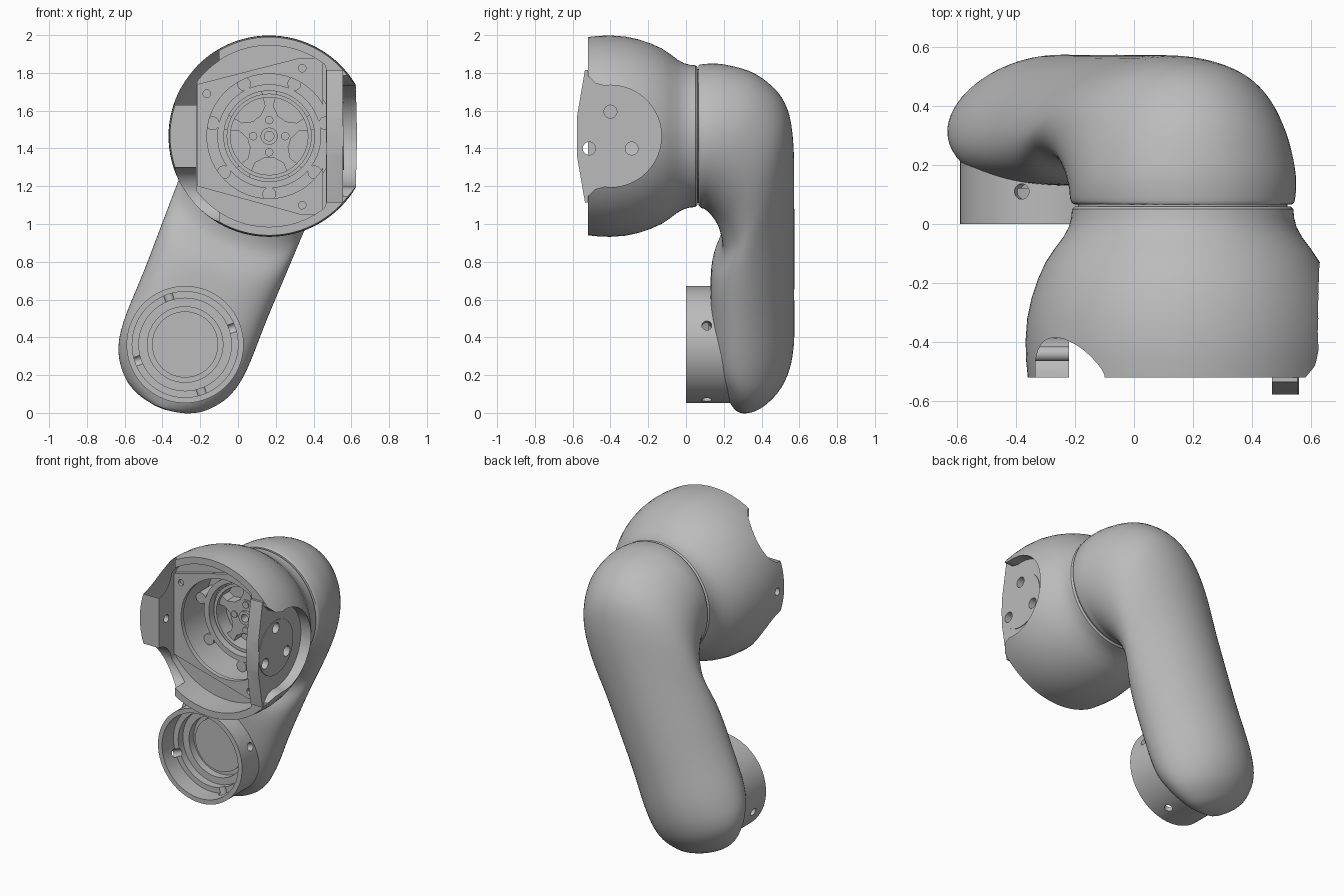
import bpy, bmesh, math
from mathutils import Vector, Matrix

if "Cube" in bpy.data.objects:
    bpy.data.objects.remove(bpy.data.objects["Cube"])

grey = bpy.data.materials.new("satin grey")
grey.use_nodes = True
grey.diffuse_color = (0.5, 0.5, 0.5, 1)
grey.node_tree.nodes["Principled BSDF"].inputs["Base Color"].default_value = (0.5, 0.5, 0.5, 1)

CX, CZ = 0.165, 1.465        # upper joint axis
LX, LZ = -0.28, 0.355        # lower joint axis


def finish(bm, name):
    bmesh.ops.remove_doubles(bm, verts=bm.verts, dist=1e-5)
    bmesh.ops.recalc_face_normals(bm, faces=bm.faces)
    mesh = bpy.data.meshes.new(name)
    bm.to_mesh(mesh)
    bm.free()
    mesh.materials.append(grey)
    ob = bpy.data.objects.new(name, mesh)
    bpy.context.scene.collection.objects.link(ob)
    return ob


def revolve(name, profile, x, z, closed=False, steps=96):
    """Turn (radius, y) points around an axis parallel to y."""
    bm = bmesh.new()
    vs = [bm.verts.new((x + r, y, z)) for r, y in profile]
    pairs = list(zip(vs, vs[1:])) + ([(vs[-1], vs[0])] if closed else [])
    es = [bm.edges.new(p) for p in pairs]
    bmesh.ops.spin(bm, geom=vs + es, cent=(x, 0, z), axis=(0, 1, 0),
                   angle=math.tau, steps=steps)
    return finish(bm, name)


def prism(name, pts, a, b, axis):
    """Extrude a 2D outline: (y, z) along x, or (x, z) along y."""
    bm = bmesh.new()
    place = (lambda p, t: (t, p[0], p[1])) if axis == "x" else (lambda p, t: (p[0], t, p[1]))
    lo = [bm.verts.new(place(p, a)) for p in pts]
    hi = [bm.verts.new(place(p, b)) for p in pts]
    bm.faces.new(lo)
    bm.faces.new(hi)
    for i in range(len(pts)):
        j = (i + 1) % len(pts)
        bm.faces.new((lo[i], lo[j], hi[j], hi[i]))
    return finish(bm, name)


def circle(u, v, r, n=48):
    return [(u + r * math.cos(math.tau * i / n), v + r * math.sin(math.tau * i / n)) for i in range(n)]


def rod(u, v, r, a, b, axis, name="cutter"):
    return prism(name, circle(u, v, r), a, b, axis)


def combine(ob, other, op="DIFFERENCE"):
    mod = ob.modifiers.new("cut", "BOOLEAN")
    mod.operation, mod.object, mod.solver = op, other, "EXACT"
    dg = bpy.context.evaluated_depsgraph_get()
    ob.data = bpy.data.meshes.new_from_object(ob.evaluated_get(dg))
    ob.modifiers.clear()
    bpy.data.objects.remove(other)


# Upper housing: domed shell turned around the joint axis
housing = revolve("upper_housing", [
    (0, 0.06), (0.365, 0.06), (0.375, 0.05), (0.378, 0.02), (0.386, -0.01), (0.405, -0.045),
    (0.435, -0.085), (0.465, -0.13), (0.492, -0.19), (0.512, -0.25), (0.527, -0.32),
    (0.533, -0.4), (0.531, -0.46), (0.525, -0.52), (0, -0.52)], CX, CZ)

# Flat cheek carrying the side disc, reaching past the rim
combine(housing, prism("cheek", [
    (-0.42, CZ + 0.35), (-0.535, CZ + 0.35), (-0.578, CZ + 0.1), (-0.578, CZ - 0.1),
    (-0.535, CZ - 0.35), (-0.42, CZ - 0.35)], 0.468, 0.555, "x"), "UNION")

# Front opening with flattened sides, then the round bore
opening = [(CX + max(-0.385, min(0.3, u)), CZ + v) for u, v in circle(0, 0, 0.48, 96)]
combine(housing, prism("cutter", opening, -0.7, -0.34, "y"))
combine(housing, rod(CX, CZ, 0.345, -0.5, -0.07, "y"))

# Left recess: round at the back and flaring towards the rim
half = [(-0.7, 0.42), (-0.55, 0.38), (-0.52, 0.32), (-0.48, 0.28), (-0.43, 0.267)]
arc = [(-0.4 + 0.27 * math.sin(math.pi * i / 24), 0.27 * math.cos(math.pi * i / 24)) for i in range(25)]
outline = half + arc + [(y, -z) for y, z in reversed(half)]
combine(housing, prism("cutter", [(y, CZ + z) for y, z in outline], 0.555, 0.9, "x"))

# Right tab between two scallops, with its screw hole
for side in (1, -1):
    combine(housing, rod(-0.53, CZ + side * 0.31, 0.145, -0.6, -0.1, "x"))
combine(housing, rod(-0.44, CZ, 0.025, -0.5, -0.15, "x"))

# Side disc with three through holes
disc = rod(-0.398, CZ, 0.18, 0.553, 0.56, "x", "side_disc")
for k in range(3):
    a = math.radians(90 + 120 * k)
    y, z = -0.4 + 0.13 * math.cos(a), CZ + 0.13 * math.sin(a)
    for ob in (housing, disc):
        combine(ob, rod(y, z, 0.034, 0.44, 0.62, "x"))

# Mounting bracket on the inner shelf
bracket = prism("inner_bracket", [
    (-0.215, 1.74), (0.33, 1.88), (0.45, 1.88), (0.45, 1.05), (0.33, 1.05), (-0.215, 1.2)],
    -0.365, -0.335, "y")
combine(bracket, rod(CX, CZ, 0.33, -0.5, -0.2, "y"))
for x, z in ((0.34, 1.825), (-0.165, 1.69), (0.34, 1.1)):
    combine(bracket, rod(x, z, 0.02, -0.5, -0.345, "y"))

# Drive hub: rings, curved-looking spokes, screws and centre nut
parts = [housing, disc, bracket]


def ring(name, r0, r1, y0, y1, x=CX, z=CZ):
    parts.append(revolve(name, [(r0, y0), (r1, y0), (r1, y1), (r0, y1)], x, z, True, 64))


ring("hub_outer_ring", 0.24, 0.275, -0.2, -0.06)
ring("hub_middle_ring", 0.205, 0.225, -0.17, -0.06)
ring("hub_centre_ring", 0.03, 0.115, -0.15, -0.06)
ring("hub_nut", 0.025, 0.045, -0.165, -0.06)
for k in range(5):
    a = math.radians(90 + 72 * k)
    rot = Matrix.Rotation(a, 2)
    shape = [(0.1, -0.05), (0.16, -0.022), (0.25, -0.045), (0.25, 0.045), (0.16, 0.022), (0.1, 0.05)]
    pts = [rot @ Vector(p) for p in shape]
    parts.append(prism("hub_spoke", [(CX + p.x, CZ + p.y) for p in pts], -0.145, -0.06, "y"))
for k in range(4):
    a = math.tau * k / 4
    parts.append(rod(CX + 0.085 * math.cos(a), CZ + 0.085 * math.sin(a), 0.022, -0.158, -0.06, "y", "hub_screw"))
for k in range(7):
    a = math.radians(90 + 360 / 7 * (k + 0.5))
    parts.append(rod(CX + 0.307 * math.cos(a), CZ + 0.307 * math.sin(a), 0.036, -0.2, -0.06, "y", "bearing_lug"))

# Neck joining the housing and the link
parts.append(rod(CX, CZ, 0.355, 0.04, 0.1, "y", "neck"))

# Elbow link: lofted rings of (inner s, inner y, outer s, outer y, half width, skew)
sections = [
    (0.365, 0.066, -0.365, 0.066, 0.365, 1), (0.38, 0.08, -0.38, 0.08, 0.38, 1),
    (0.39, 0.1, -0.38, 0.2, 0.385, 1), (0.43, 0.14, -0.33, 0.37, 0.38, 1.1),
    (0.5, 0.175, -0.2, 0.51, 0.37, 1.2), (0.61, 0.19, 0, 0.565, 0.36, 1.3),
    (0.74, 0.14, 0.4, 0.573, 0.355, 1.4), (0.9, 0.13, 0.9, 0.573, 0.35, 1.5),
    (1.2, 0.14, 1.2, 0.57, 0.35, 1.5), (1.35, 0.18, 1.37, 0.53, 0.315, 1.4),
    (1.46, 0.22, 1.48, 0.45, 0.234, 1.3), (1.52, 0.245, 1.53, 0.37, 0.14, 1.1),
    (1.545, 0.26, 1.55, 0.3, 0.04, 1)]
down = Vector((LX - CX, 0, LZ - CZ)).normalized()
across = Vector((-down.z, 0, down.x))


def spline(p0, p1, p2, p3, t):
    return [0.5 * (2 * b + (c - a) * t + (2 * a - 5 * b + 4 * c - d) * t ** 2
                   + (3 * b - a - 3 * c + d) * t ** 3) for a, b, c, d in zip(p0, p1, p2, p3)]


rows, last = [], len(sections) - 1
for i in range(last):
    ctrl = [sections[max(0, min(last, i + k))] for k in (-1, 0, 1, 2)]
    rows += [spline(*ctrl, j / 5) for j in range(5)]
rows.append(sections[-1])
bm = bmesh.new()
loops, N = [], 64
for si, yi, so, yo, w, skew in rows:
    loop = []
    for k in range(N):
        a = math.tau * k / N
        t = (0.5 - 0.5 * math.cos(a)) ** skew
        p = Vector((CX, yi + (yo - yi) * t, CZ)) + down * (si + (so - si) * t) + across * w * math.sin(a)
        loop.append(bm.verts.new(p))
    loops.append(loop)
for a, b in zip(loops, loops[1:]):
    for k in range(N):
        j = (k + 1) % N
        bm.faces.new((a[k], a[j], b[j], b[k]))
bm.faces.new(loops[0])
bm.faces.new(loops[-1])
link = finish(bm, "elbow_link")
combine(link, rod(LX, LZ + 0.007, 0.3, -0.1, 0.3, "y"))
parts.append(link)

# Lower collar: stepped socket with four radial screw holes
collar = revolve("lower_collar", [
    (0, 0.32), (0.31, 0.32), (0.31, 0), (0.28, 0), (0.28, 0.12), (0.245, 0.12), (0.245, 0.17),
    (0.2, 0.17), (0.2, 0.22), (0.175, 0.22), (0.175, 0.2), (0, 0.2)], LX, LZ + 0.007)
for k in range(4):
    a = math.radians(19 + 90 * k)
    hole = rod(0.11, 0, 0.026, 0.24, 0.4, "x")
    hole.data.transform(Matrix.Translation((LX, 0, LZ + 0.007)) @ Matrix.Rotation(-a, 4, "Y"))
    combine(collar, hole)
parts.append(collar)

# Smooth shading with crisp edges
bpy.ops.object.select_all(action="DESELECT")
for ob in parts:
    ob.select_set(True)
bpy.context.view_layer.objects.active = housing
bpy.ops.object.shade_smooth_by_angle(angle=math.radians(32))
